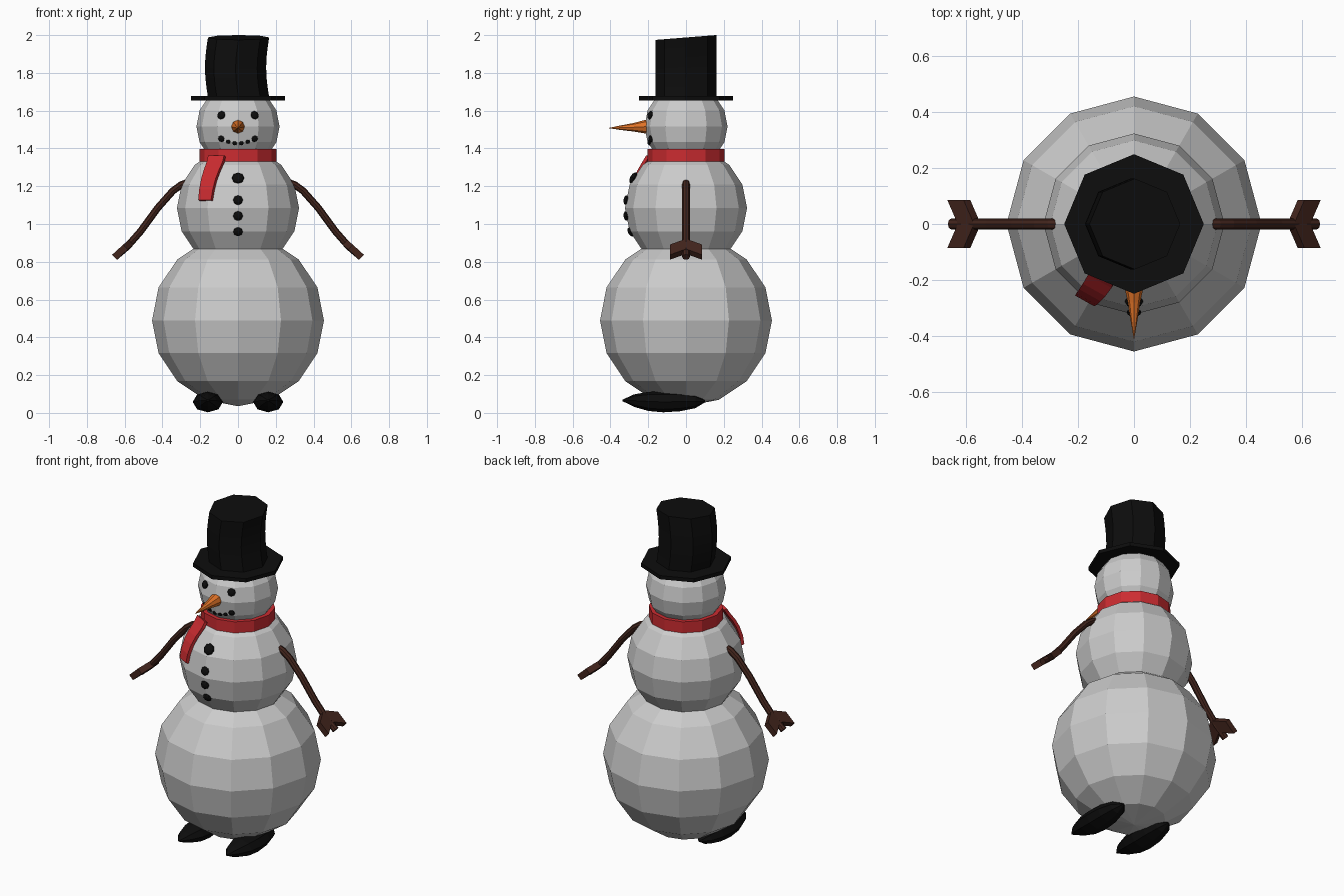
import bpy, bmesh
from math import sin, cos, pi, tau, sqrt
from mathutils import Vector

if "Cube" in bpy.data.objects:
    bpy.data.objects.remove(bpy.data.objects["Cube"])


def material(name, rgb):
    m = bpy.data.materials.new(name)
    m.diffuse_color = (*rgb, 1)
    m.use_nodes = True
    m.node_tree.nodes["Principled BSDF"].inputs["Base Color"].default_value = m.diffuse_color
    return m


BLACK = material("black", (0.004, 0.004, 0.004))
RED = material("red", (0.60, 0.025, 0.03))
BROWN = material("bark", (0.055, 0.018, 0.012))
ORANGE = material("orange", (0.75, 0.17, 0.02))


def loft(name, rings, mat):
    """Skin a list of equal-length vertex rings and cap both ends."""
    bm = bmesh.new()
    loops = [[bm.verts.new(p) for p in ring] for ring in rings]
    n = len(loops[0])
    for a, b in zip(loops, loops[1:]):
        for i in range(n):
            j = (i + 1) % n
            bm.faces.new((a[i], a[j], b[j], b[i]))
    bm.faces.new(loops[0][::-1])
    bm.faces.new(loops[-1])
    bmesh.ops.recalc_face_normals(bm, faces=bm.faces)
    mesh = bpy.data.meshes.new(name)
    bm.to_mesh(mesh)
    bm.free()
    obj = bpy.data.objects.new(name, mesh)
    bpy.context.collection.objects.link(obj)
    mesh.materials.append(mat)
    return obj


def ring(center, u, v, n):
    """n-sided ellipse spanned by the half axes u and v."""
    c, u, v = Vector(center), Vector(u), Vector(v)
    return [c + u * cos(tau * i / n) + v * sin(tau * i / n) for i in range(n)]


def disc(z, r, n, x=0, slant=0):
    return [p + Vector((0, 0, slant * p.y)) for p in ring((x, 0, z), (r, 0, 0), (0, r, 0), n)]


# Three snowballs
BALLS = {"lower_ball": (0.49, 0.455), "middle_ball": (1.085, 0.323), "head_ball": (1.517, 0.22)}
for name, (z, r) in BALLS.items():
    bpy.ops.mesh.primitive_uv_sphere_add(segments=12, ring_count=8, radius=r, location=(0, 0, z))
    bpy.context.object.name = name


def stone(name, ball, x, z, r):
    """Flattened pebble lying on the front of a ball."""
    cz, R = BALLS[ball]
    n = Vector((x, -sqrt(R * R - x * x - (z - cz) ** 2), z - cz))
    bpy.ops.mesh.primitive_uv_sphere_add(segments=8, ring_count=6, radius=1,
                                         location=n * 0.985 + Vector((0, 0, cz)))
    o = bpy.context.object
    o.name = name
    o.scale = (r, r, r * 0.6)
    o.rotation_euler = n.to_track_quat('Z', 'Y').to_euler()
    o.data.materials.append(BLACK)


# Eyes, mouth and buttons
for s in (-1, 1):
    stone("eye", "head_ball", s * 0.09, 1.577, 0.023)
    for x, z, r in ((0.09, 1.45, 0.018), (0.053, 1.434, 0.012), (0.018, 1.426, 0.012)):
        stone("mouth_stone", "head_ball", s * x, z, r)
for z, r in ((1.245, 0.033), (1.127, 0.026), (1.042, 0.026), (0.957, 0.026)):
    stone("button", "middle_ball", 0, z, r)

# Carrot nose
loft("nose", [ring((0, y, z), (r, 0, 0), (0, 0, r), 8) for y, z, r in
              ((-0.18, 1.515, 0.036), (-0.22, 1.515, 0.035), (-0.28, 1.512, 0.022),
               (-0.34, 1.51, 0.013), (-0.408, 1.508, 0.001))], ORANGE)

# Top hat: flat brim and slightly bent crown with a slanted top
loft("hat_brim", [disc(1.655, 0.249, 8), disc(1.677, 0.249, 8)], BLACK)
N = 6
loft("hat_crown", [disc(1.67 + 0.3175 * i / N, 0.162, 8, 0.003 - 0.016 * sin(pi * i / N),
                        0.08 * i / N) for i in range(N + 1)], BLACK)

# Scarf band and hanging end
loft("scarf_band", [disc(1.328, 0.204, 12), disc(1.397, 0.204, 12)], RED)
tail = []
for x, y, z, w in ((-0.112, -0.180, 1.36, 0.042), (-0.118, -0.198, 1.33, 0.042),
                   (-0.138, -0.228, 1.28, 0.040), (-0.153, -0.247, 1.235, 0.038),
                   (-0.165, -0.262, 1.18, 0.036), (-0.172, -0.267, 1.125, 0.034)):
    c, side = Vector((x, y, z)), Vector((w, -0.56 * w, 0))
    out = Vector((x, y, 0.1)).normalized() * 0.009
    tail.append([c - side - out, c + side - out, c + side + out, c - side + out])
loft("scarf_end", tail, RED)

# Twig arms with three fingers, and boots, on both sides
PATH = [(0.26, 1.222), (0.30, 1.208), (0.345, 1.175), (0.425, 1.085),
        (0.515, 0.962), (0.585, 0.882), (0.652, 0.825)]
for s, label in ((-1, "left"), (1, "right")):
    pts = [Vector((s * x, 0, z)) for x, z in PATH]
    rings = []
    for i, p in enumerate(pts):
        t = (pts[min(i + 1, len(pts) - 1)] - pts[max(i - 1, 0)]).normalized()
        rings.append(ring(p, (0, 0.02, 0), t.cross(Vector((0, 1, 0))) * 0.019, 8))
    loft(label + "_arm", rings, BROWN)

    along, across = Vector((s * 0.029, 0, -0.027)), Vector((s * 0.012, 0, 0.013))
    for d in (-1, 1):
        rings = [[c - along - across, c + along - across, c + along + across, c - along + across]
                 for c in (Vector((s * 0.588, 0, 0.882)), Vector((s * 0.625, d * 0.085, 0.851)))]
        loft(label + "_finger", rings, BROWN)

    loft(label + "_boot", [ring((s * 0.16, y, z), (0.08 * k, 0, 0), (0, 0, 0.055 * k), 8)
                           for y, z, k in ((-0.335, 0.066, 0.08), (-0.275, 0.065, 0.6),
                                           (-0.20, 0.061, 0.92), (-0.12, 0.058, 1.0),
                                           (-0.03, 0.06, 0.93), (0.05, 0.061, 0.65),
                                           (0.10, 0.061, 0.1))], BLACK)
